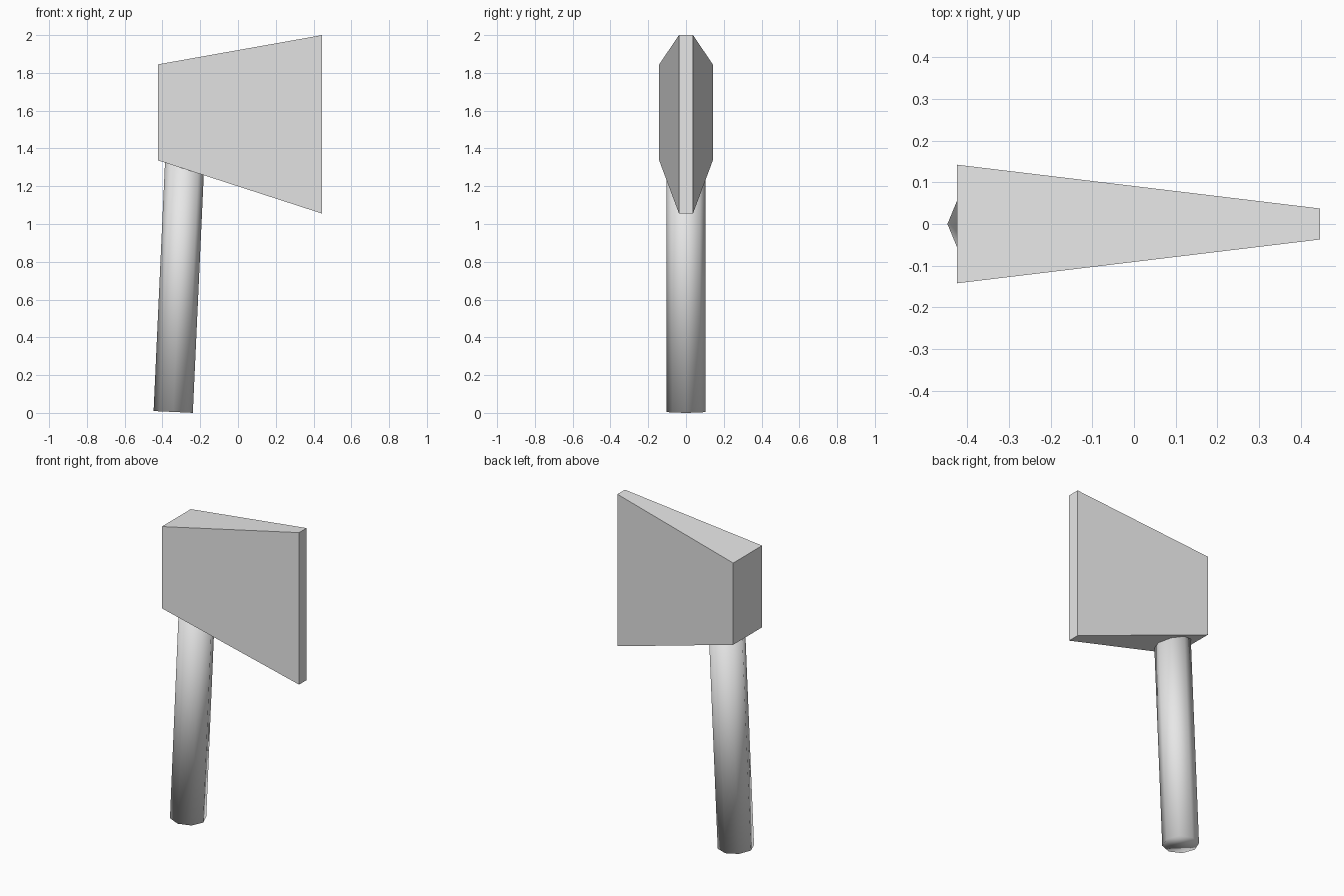
import bpy
import bmesh
from mathutils import Matrix, Vector

cube = bpy.data.objects.get("Cube")
if cube:
    bpy.data.objects.remove(cube)

grey = bpy.data.materials.new("plain grey")
grey.use_nodes = True
colour = (0.8, 0.8, 0.8, 1)
grey.diffuse_color = colour
grey.node_tree.nodes["Principled BSDF"].inputs["Base Color"].default_value = colour


def add_object(name, bm):
    bmesh.ops.recalc_face_normals(bm, faces=bm.faces)
    mesh = bpy.data.meshes.new(name)
    bm.to_mesh(mesh)
    bm.free()
    mesh.materials.append(grey)
    obj = bpy.data.objects.new(name, mesh)
    bpy.context.collection.objects.link(obj)
    return obj


# Wedge head: a box whose back end is short and thick, front end tall and thin
bm = bmesh.new()
bmesh.ops.create_cube(bm, size=2)
for v in bm.verts:
    if v.co.x < 0:
        v.co = (-0.424, v.co.y * 0.142, 1.845 if v.co.z > 0 else 1.337)
    else:
        v.co = (0.446, v.co.y * 0.037, 2.0 if v.co.z > 0 else 1.055)
add_object("axe_head", bm)

# Eight-sided handle, leaning slightly and running up into the head
bottom, top = Vector((-0.343, 0, 0.005)), Vector((-0.278, 0, 1.42))
axis = top - bottom
turn = Vector((0, 0, 1)).rotation_difference(axis).to_matrix().to_4x4()
bm = bmesh.new()
bmesh.ops.create_cone(bm, cap_ends=True, segments=8, radius1=0.104, radius2=0.104,
                      depth=axis.length,
                      matrix=Matrix.Translation((bottom + top) / 2) @ turn)
for f in bm.faces:
    f.smooth = True
add_object("handle", bm)
